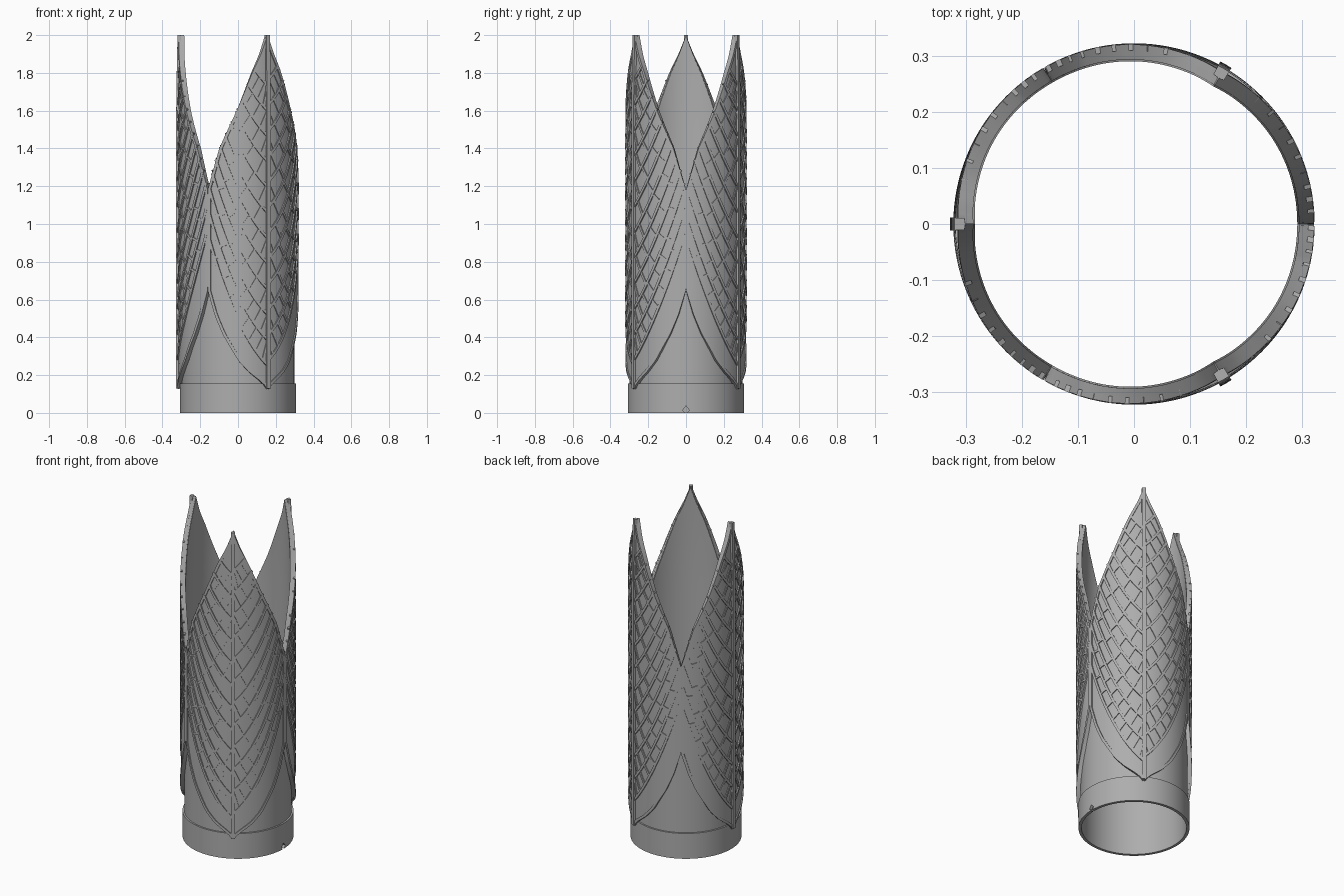
import bpy, bmesh, math
from mathutils import Vector

if "Cube" in bpy.data.objects:
    bpy.data.objects.remove(bpy.data.objects["Cube"], do_unlink=True)

grey = bpy.data.materials.new("matte grey")
grey.use_nodes = True
COLOUR = (0.42, 0.42, 0.42, 1)
grey.diffuse_color = COLOUR
grey.node_tree.nodes["Principled BSDF"].inputs["Base Color"].default_value = COLOUR

SIXTH = math.radians(60)
R = 0.315
BOTTOM, TOP = 0.13, 2.0
# Leaf outline: (share of half width, height) below and above the joined part
LOWER = [(0, 0.13), (0.13, 0.17), (0.33, 0.22), (0.5, 0.28), (0.75, 0.42), (0.88, 0.52), (1, 0.65)]
UPPER = [(0, 2.0), (0.12, 1.9), (0.27, 1.8), (0.52, 1.6), (0.8, 1.4), (1, 1.18)]


def interp(x, table):
    for (x0, y0), (x1, y1) in zip(table, table[1:]):
        if x <= x1:
            return y0 + (y1 - y0) * (x - x0) / (x1 - x0)
    return table[-1][1]


def half_width(z):
    flip = lambda t: sorted((b, a) for a, b in t)
    return interp(z, flip(LOWER + UPPER))


def place(angle, z, r):
    r -= 0.008 * max(0, (z - 1.4) / 0.6) ** 2      # tips lean in slightly
    return Vector((r * math.cos(angle), r * math.sin(angle), z))


def add_grid(bm, rows):
    vs = [[bm.verts.new(p) for p in row] for row in rows]
    for a, b in zip(vs, vs[1:]):
        for i in range(len(a) - 1):
            bm.faces.new((a[i], a[i + 1], b[i + 1], b[i]))


def finish(bm, name, thickness, weld=False):
    if weld:
        bmesh.ops.remove_doubles(bm, verts=bm.verts, dist=0.0001)
    # turn every face outward before thickening towards the axis
    for f in bm.faces:
        f.normal_update()
        c = f.calc_center_median()
        if f.normal.x * c.x + f.normal.y * c.y < 0:
            f.normal_flip()
    mesh = bpy.data.meshes.new(name)
    bm.to_mesh(mesh)
    bm.free()
    mesh.materials.append(grey)
    ob = bpy.data.objects.new(name, mesh)
    bpy.context.collection.objects.link(ob)
    bpy.context.view_layer.objects.active = ob
    for o in bpy.context.selected_objects:
        o.select_set(False)
    ob.select_set(True)
    mod = ob.modifiers.new("thickness", "SOLIDIFY")
    mod.thickness = thickness
    mod.offset = -1
    bpy.ops.object.modifier_apply(modifier=mod.name)
    bpy.ops.object.shade_smooth_by_angle(angle=math.radians(35))
    return ob


def ribbon(bm, centre, path, width, r):
    """Raised strip following (angle offset, height) points on the cylinder."""
    flat = [Vector((a * R, z)) for a, z in path]
    rows = []
    for i, p in enumerate(flat):
        d = (flat[min(i + 1, len(flat) - 1)] - flat[max(i - 1, 0)]).normalized()
        n = Vector((-d.y, d.x)) * width / 2
        rows.append([place(centre + q.x / R, min(q.y, TOP), r) for q in (p - n, p, p + n)])
    add_grid(bm, rows)


# Thin inner wall whose top follows the three pointed leaves
bm = bmesh.new()
columns = []
for i in range(181):
    a = math.tau * i / 180
    t = abs((a % (2 * SIXTH)) / SIXTH - 1)
    top = interp(t, UPPER) - 0.004
    columns.append([place(a, top * k / 24, 0.298) for k in range(25)])
add_grid(bm, columns)
wall = finish(bm, "inner_wall", 0.007, weld=True)

# Plain collar at the foot
bm = bmesh.new()
add_grid(bm, [[place(math.tau * i / 120, z, 0.308) for z in (0, 0.155)] for i in range(121)])
collar = finish(bm, "base_collar", 0.012, weld=True)

# Small pointed notch through the foot
bpy.ops.mesh.primitive_cone_add(vertices=4, radius1=0.022, radius2=0.022, depth=0.1,
                                location=(0.3, 0, 0.015), rotation=(0, math.pi / 2, 0))
cutter = bpy.context.object
cutter.scale.y = 0.8
cutter.hide_render = True
for ob in (wall, collar):
    mod = ob.modifiers.new("notch", "BOOLEAN")
    mod.operation = "DIFFERENCE"
    mod.object = cutter
    bpy.context.view_layer.objects.active = ob
    bpy.ops.object.modifier_apply(modifier=mod.name)
bpy.data.objects.remove(cutter, do_unlink=True)


def vein_height(z0, t):
    return z0 + 0.28 * t + 0.42 * t * t


def vein_end(z0):
    t = 0
    while t < 0.97 and vein_height(z0, t) < interp(t, UPPER) - 0.01:
        t += 0.01
    return t


def build_leaf(name, centre):
    # Leaf plate
    bm = bmesh.new()
    rows = []
    for k in range(91):
        z = BOTTOM + (TOP - BOTTOM) * k / 90
        w = max(half_width(z), 0.004) * SIXTH
        rows.append([place(centre + w * (j / 12 - 1), z, R) for j in range(25)])
    add_grid(bm, rows)
    finish(bm, name + "_plate", 0.021)

    # Rim around the outline
    bm = bmesh.new()
    for side in (-1, 1):
        path = []
        for k in range(81):
            z = BOTTOM + (TOP - BOTTOM) * k / 80
            path.append((side * max(half_width(z) * SIXTH - 0.025, 0), z))
        ribbon(bm, centre, path, 0.015, 0.321)
    finish(bm, name + "_rim", 0.012)

    # Central rib
    bm = bmesh.new()
    ribbon(bm, centre, [(0, BOTTOM + (TOP - BOTTOM) * k / 30) for k in range(31)], 0.022, 0.328)
    finish(bm, name + "_midrib", 0.018)

    # Side veins and the short bars between them
    veins, bars = bmesh.new(), bmesh.new()
    for side in (-1, 1):
        starts = [0.25 + 0.135 * k + (0.03 if side > 0 else 0) for k in range(12)]
        for k, z0 in enumerate(starts):
            end = vein_end(z0)
            path = [(side * SIXTH * end * j / 16, vein_height(z0, end * j / 16)) for j in range(17)]
            ribbon(veins, centre, path, 0.014, 0.322)
            if k + 1 == len(starts):
                continue
            # dense ladder low on the leaf, sparse slanted bars higher up
            count = 8 if k < 2 else 5 if k < 5 else 3
            for j in range(count):
                t = (j + 0.8 + 0.3 * (k % 2)) / (count + 0.6) * end
                t2 = max(t - 0.13, 0.0)
                z1, z2 = vein_height(z0, t), vein_height(starts[k + 1], t2)
                if z2 < interp(t2, UPPER) - 0.02:
                    bar = [(side * SIXTH * (t + (t2 - t) * s / 3), z1 + (z2 - z1) * s / 3)
                           for s in range(4)]
                    ribbon(bars, centre, bar, 0.013, 0.3205)
    finish(veins, name + "_veins", 0.012)
    finish(bars, name + "_cross_bars", 0.010)


for name, turn in (("front_leaf", -1), ("back_leaf", 1), ("right_leaf", 3)):
    build_leaf(name, turn * SIXTH)
